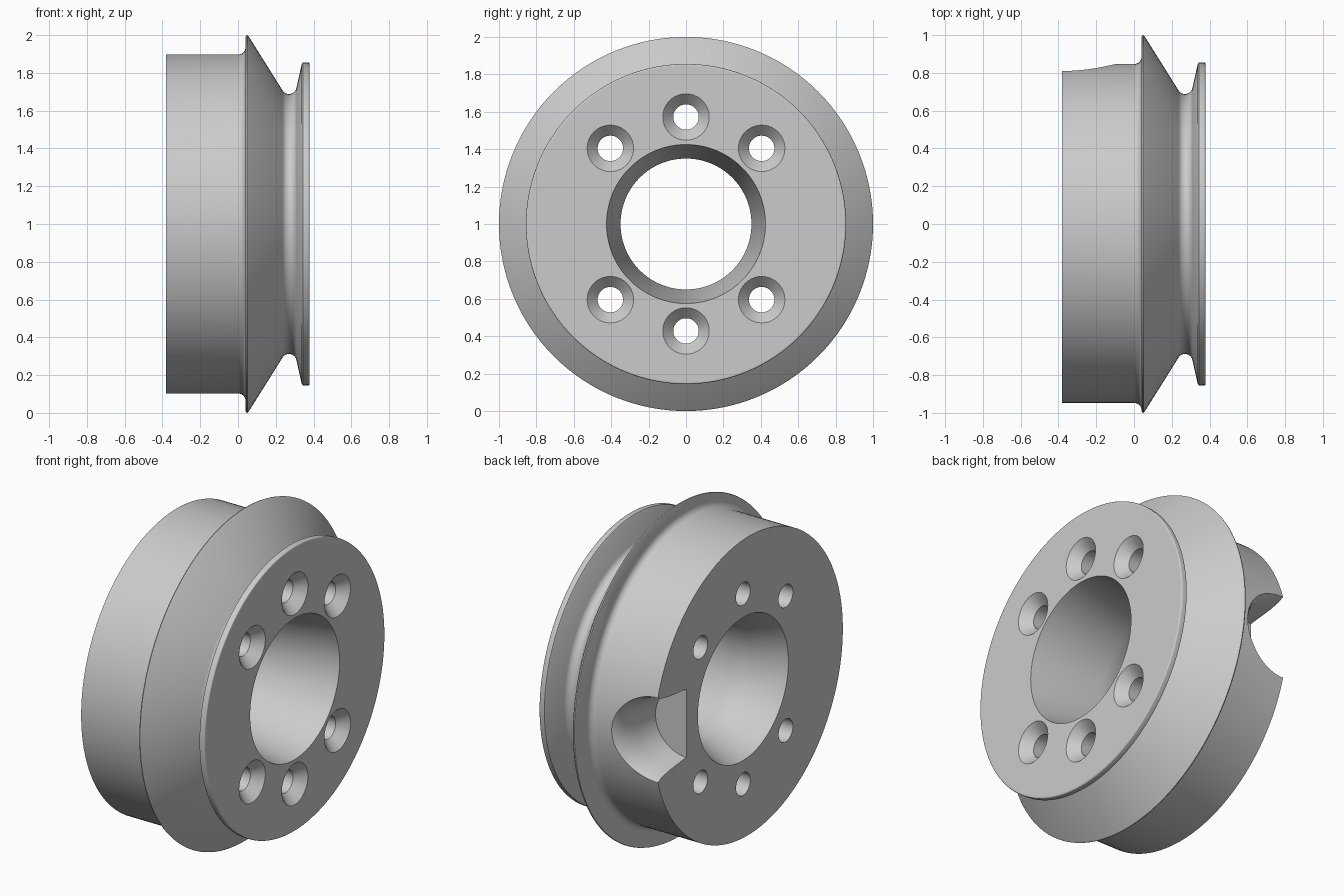
import bpy, bmesh, math

if "Cube" in bpy.data.objects:
    bpy.data.objects.remove(bpy.data.objects["Cube"])

SEG = 128
metal = bpy.data.materials.new("grey_metal")
metal.diffuse_color = (0.6, 0.6, 0.6, 1)
metal.use_nodes = True
metal.node_tree.nodes["Principled BSDF"].inputs["Base Color"].default_value = metal.diffuse_color


def lathe(name, profile, cy=0.0, cz=1.0, seg=SEG, axis="x"):
    """Revolve (along, radius) points about an x or y axis; open ends are capped."""
    bm = bmesh.new()
    rings = []
    for a, r in profile:
        ring = []
        for i in range(seg):
            t = 2 * math.pi * i / seg
            u, v = r * math.cos(t), r * math.sin(t)
            co = (a, cy + u, cz + v) if axis == "x" else (-0.38 + u, a, cz + v)
            ring.append(bm.verts.new(co))
        rings.append(ring)
    for p, q in zip(rings, rings[1:]):
        for i in range(seg):
            j = (i + 1) % seg
            bm.faces.new((p[i], p[j], q[j], q[i]))
    bm.faces.new(rings[0])
    bm.faces.new(rings[-1])
    bmesh.ops.recalc_face_normals(bm, faces=bm.faces)
    me = bpy.data.meshes.new(name)
    bm.to_mesh(me)
    bm.free()
    me.materials.append(metal)
    ob = bpy.data.objects.new(name, me)
    bpy.context.collection.objects.link(ob)
    return ob


def combine(target, other, operation):
    mod = target.modifiers.new(operation, "BOOLEAN")
    mod.operation, mod.object, mod.solver = operation, other, "EXACT"
    bpy.context.view_layer.objects.active = target
    bpy.ops.object.modifier_apply(modifier=mod.name)
    bpy.data.objects.remove(other)


def arc(cx, cr, rad, a0, a1, n=6):
    return [(cx + rad * math.cos(math.radians(a0 + (a1 - a0) * k / n)),
             cr + rad * math.sin(math.radians(a0 + (a1 - a0) * k / n)))
            for k in range(n + 1)]


# Grooved rim: tall flange, sloping side, rounded groove and small lip
rim = [(0.04, 0.99), (0.043, 0.998), (0.049, 1.0), (0.056, 0.994)]
rim += arc(0.27, 0.728, 0.04, 211, 344, 10)
rim += [(0.337, 0.845), (0.343, 0.855)]
rim += arc(0.37, 0.848, 0.008, 80, 0, 4) + [(0.378, 0.84)]
wheel = lathe("grooved_wheel", rim)

# Off-centre hub blended into the flange with a fillet
hub = [(-0.38, 0.897)] + arc(0.0, 0.937, 0.04, -90, -2, 8) + [(0.06, 0.7)]
combine(wheel, lathe("hub", hub, cy=-0.05), "UNION")

# Centre bore tapering in from both sides to a narrow land
bore = [(-0.42, 0.446), (-0.18, 0.35), (-0.06, 0.35), (0.42, 0.432)]
combine(wheel, lathe("bore_cutter", bore), "DIFFERENCE")

# Six countersunk screw holes
for deg in (45, 90, 135, 225, 270, 315):
    t = math.radians(deg)
    screw = [(-0.45, 0.068), (0.318, 0.068), (0.398, 0.143)]
    cutter = lathe("screw_cutter", screw, 0.572 * math.cos(t),
                   1 + 0.572 * math.sin(t), 40)
    combine(wheel, cutter, "DIFFERENCE")

# Flared half-round pocket in the back edge of the hub
pocket = [(0.54, 0.205), (0.70, 0.222), (0.77, 0.236), (0.81, 0.254),
          (0.835, 0.27), (0.86, 0.295)]
combine(wheel, lathe("pocket_cutter", pocket, seg=64, axis="y"), "DIFFERENCE")

bpy.ops.object.select_all(action="DESELECT")
wheel.select_set(True)
bpy.context.view_layer.objects.active = wheel
bpy.ops.object.shade_smooth_by_angle(angle=math.radians(30))
